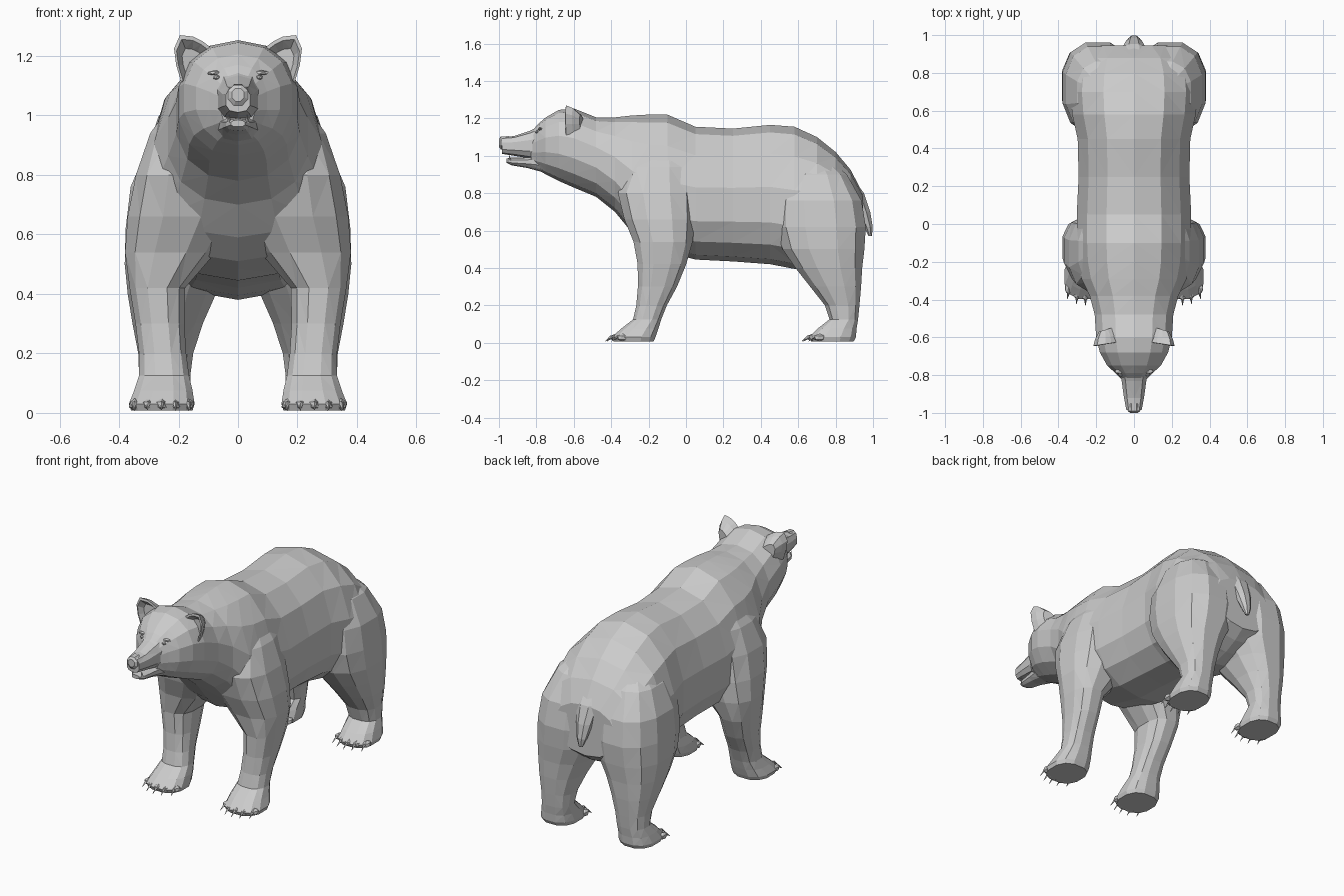
import bpy, bmesh
from math import cos, sin, pi, copysign
from mathutils import Vector, Matrix


def make(name, bm):
    bmesh.ops.recalc_face_normals(bm, faces=bm.faces)
    me = bpy.data.meshes.new(name)
    bm.to_mesh(me)
    bm.free()
    ob = bpy.data.objects.new(name, me)
    bpy.context.collection.objects.link(ob)
    return ob


def loft(name, rings):
    """Skin a list of equal-length point rings and cap both ends."""
    bm = bmesh.new()
    vs = [[bm.verts.new(p) for p in r] for r in rings]
    n = len(vs[0])
    for a, b in zip(vs, vs[1:]):
        for i in range(n):
            j = (i + 1) % n
            bm.faces.new((a[i], a[j], b[j], b[i]))
    bm.faces.new(vs[0])
    bm.faces.new(vs[-1])
    bmesh.ops.triangulate(bm, faces=bm.faces[:])
    return make(name, bm)


def unit_ring(n, p):
    for i in range(n):
        t = 2 * pi * (i + 0.5) / n
        c, s = cos(t), sin(t)
        yield copysign(abs(c) ** (2 / p), c), copysign(abs(s) ** (2 / p), s)


def along_y(name, rows, n=14, p=2.0):
    """Rows: y, bottom z, widest z, top z, half width."""
    return loft(name, [[(w * c, y, zm + s * ((zt - zm) if s > 0 else (zm - zb)))
                        for c, s in unit_ring(n, p)] for y, zb, zm, zt, w in rows])


def along_z(name, rows, side=1, n=12, p=2.5):
    """Rows: z, front y, back y, inner x, outer x."""
    return loft(name, [[(side * ((x0 + x1) / 2 + c * (x1 - x0) / 2),
                         (y0 + y1) / 2 + s * (y1 - y0) / 2, z)
                        for c, s in unit_ring(n, p)] for z, y0, y1, x0, x1 in rows])


def union(base, others):
    bpy.context.view_layer.objects.active = base
    for o in others:
        m = base.modifiers.new("join", 'BOOLEAN')
        m.operation, m.solver, m.object = 'UNION', 'EXACT', o
        bpy.ops.object.modifier_apply(modifier=m.name)
        bpy.data.objects.remove(o)


# Torso, neck and skull
body = along_y("body", [
    (-.83, .95, 1.04, 1.125, .06), (-.79, .925, 1.05, 1.17, .10),
    (-.75, .90, 1.06, 1.205, .145), (-.68, .865, 1.06, 1.245, .185),
    (-.60, .83, 1.04, 1.253, .205), (-.48, .78, .99, 1.205, .213),
    (-.38, .70, .92, 1.205, .24), (-.29, .59, .82, 1.215, .285),
    (-.20, .51, .76, 1.22, .305), (-.10, .485, .74, 1.22, .31),
    (.05, .445, .72, 1.155, .31), (.25, .435, .72, 1.145, .30),
    (.45, .42, .72, 1.165, .305), (.58, .395, .70, 1.155, .335),
    (.70, .38, .70, 1.10, .345), (.80, .41, .68, 1.02, .335),
    (.88, .45, .67, .925, .30), (.945, .50, .66, .80, .20)], p=2.2)

# Muzzle and lower jaw
muzzle = along_y("muzzle", [
    (-.985, 1.01, 1.05, 1.10, .042), (-.92, 1.0, 1.05, 1.105, .055),
    (-.83, .985, 1.05, 1.135, .068), (-.74, .97, 1.05, 1.18, .09)], n=10, p=2.6)
jaw = along_y("jaw", [
    (-.96, .962, .972, .985, .025), (-.93, .948, .97, .990, .042),
    (-.85, .935, .97, .992, .055), (-.74, .905, .97, 1.0, .08)], n=10, p=2.4)

FRONT = [(1.04, -.20, -.04, .15, .225), (.94, -.31, .02, .08, .298),
         (.80, -.37, .055, .0, .348), (.66, -.335, .055, .0, .376),
         (.54, -.285, .04, .07, .384), (.42, -.262, .005, .175, .367),
         (.30, -.26, -.045, .178, .347), (.20, -.268, -.10, .172, .335),
         (.125, -.285, -.13, .162, .335), (.075, -.35, -.145, .15, .352),
         (.03, -.40, -.16, .143, .37), (.008, -.39, -.17, .15, .362)]
HIND = [(1.0, .62, .74, .10, .19), (.90, .53, .865, .0, .305),
        (.76, .48, .945, .0, .366), (.62, .475, .968, .0, .383),
        (.50, .51, .96, .015, .386), (.40, .58, .947, .07, .375),
        (.30, .66, .94, .115, .358), (.20, .74, .93, .148, .338),
        (.125, .765, .922, .158, .335), (.075, .70, .915, .155, .35),
        (.03, .655, .912, .15, .362), (.008, .665, .90, .155, .355)]

# Legs, fused into the body
legs = [along_z("leg", rows, s) for rows in (FRONT, HIND) for s in (1, -1)]
union(body, [muzzle, jaw] + legs)

# Tail
along_z("tail", [(.90, .80, .88, -.09, .09), (.80, .87, .955, -.07, .07),
                 (.70, .91, .988, -.05, .05), (.62, .95, 1.0, -.032, .032),
                 (.57, .975, .995, -.012, .012)], n=8, p=2)

# Nose pad
along_y("nose", [(-1.0, 1.045, 1.07, 1.093, .022), (-.99, 1.03, 1.07, 1.105, .036),
                 (-.95, 1.04, 1.07, 1.108, .034)], n=8)


def cone(name, base, tip, r, sides=4):
    base, tip = Vector(base), Vector(tip)
    d = tip - base
    bm = bmesh.new()
    rot = d.to_track_quat('Z', 'Y').to_matrix().to_4x4()
    bmesh.ops.create_cone(bm, cap_ends=True, segments=sides, radius1=r, radius2=.001,
                          depth=d.length, matrix=Matrix.Translation((base + tip) / 2) @ rot)
    return make(name, bm)


def ball(name, loc, size):
    bm = bmesh.new()
    bmesh.ops.create_icosphere(bm, subdivisions=1, radius=1,
                               matrix=Matrix.Translation(loc) @ Matrix.Diagonal((*size, 1)))
    return make(name, bm)


# Ear outline seen from the front (x, z)
EAR = [(.08, 1.22), (.12, 1.25), (.15, 1.265), (.195, 1.27), (.215, 1.225),
       (.208, 1.17), (.19, 1.11), (.15, 1.15)]


def ear_ring(s, y, k):
    return [(s * (.155 + k * (x - .155)), y - .15 * (x - .15), 1.17 + k * (z - 1.17)) for x, z in EAR]


for s in (1, -1):
    side = "left" if s > 0 else "right"
    # Cupped ears: back, rim, hollow
    loft("ear_" + side, [ear_ring(s, -.56, .5), ear_ring(s, -.60, .85), ear_ring(s, -.635, 1),
                         ear_ring(s, -.637, .86), ear_ring(s, -.605, .55)])
    # Eyes and brows
    ball("eye_" + side, (s * .072, -.797, 1.128), (.013, .010, .009))
    ball("brow_" + side, (s * .078, -.780, 1.143), (.028, .014, .009))
    # Canine teeth
    cone("tooth_" + side, (s * .03, -.94, .975), (s * .03, -.945, 1.003), .007)
    # Toes and claws, five to a paw
    for paw, xc, yf in (("front", .257, -.39), ("hind", .256, .662)):
        for i in range(5):
            u = (i - 2) / 2
            x, y = xc + .09 * u, yf + .035 * u * u
            ball(f"{paw}_toe_{side}_{i}", (s * x, y + .016, .028), (.022, .034, .021))
            cone(f"{paw}_claw_{side}_{i}", (s * x, y - .008, .034),
                 (s * (x + .006 * u), y - .042, .008), .008)
